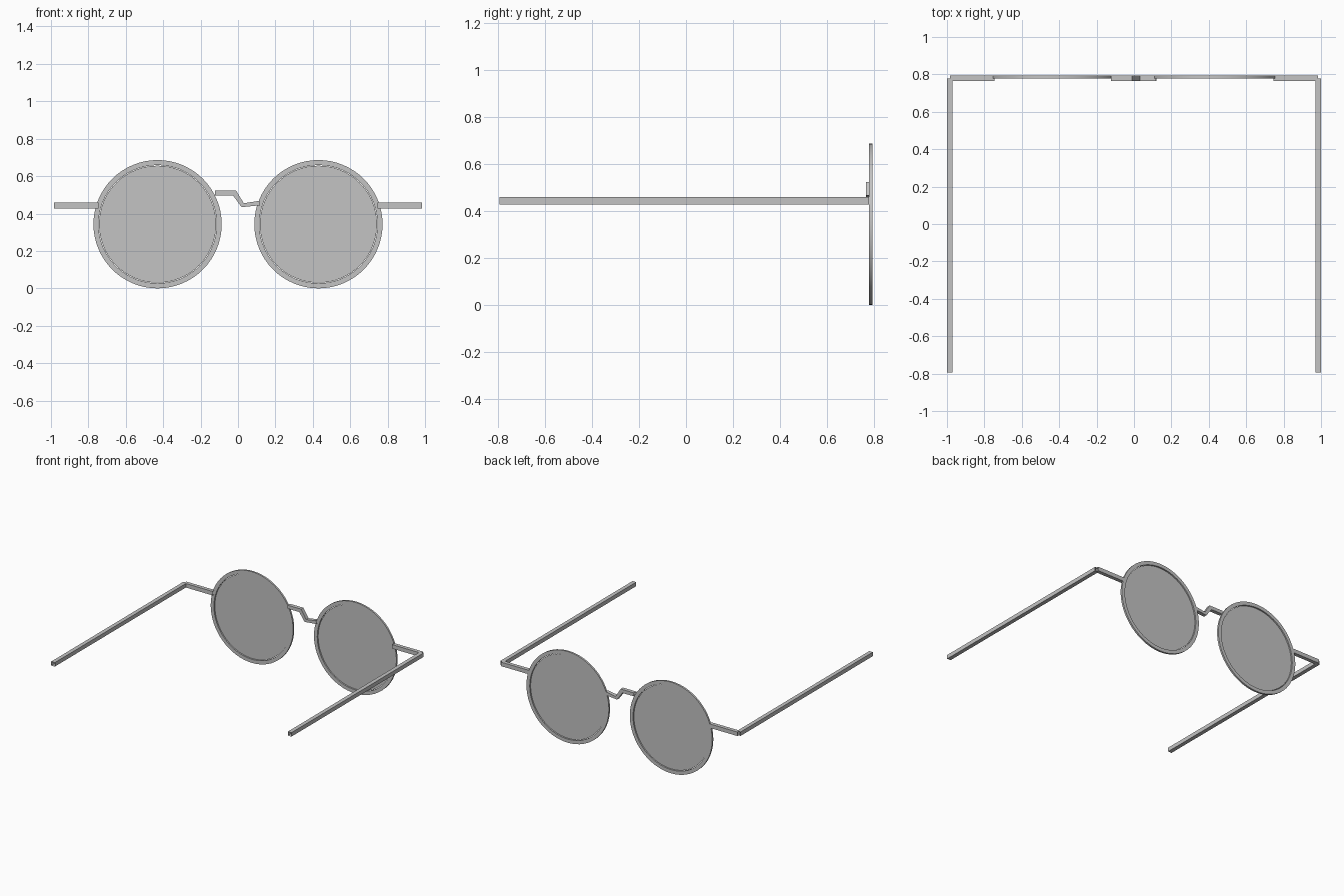
import bpy, bmesh, math
from mathutils import Vector

if "Cube" in bpy.data.objects:
    bpy.data.objects.remove(bpy.data.objects["Cube"])

grey = bpy.data.materials.new("light grey")
grey.diffuse_color = (0.55, 0.55, 0.55, 1)
grey.use_nodes = True
grey.node_tree.nodes["Principled BSDF"].inputs["Base Color"].default_value = grey.diffuse_color

LENS_X, LENS_Z = 0.43, 0.343      # lens centre
R_OUT, R_IN = 0.343, 0.316        # rim radii
R_LENS = 0.313                    # lens sits in the rim with a hairline gap
BACK, FRONT = 0.793, 0.779        # rim depth
HALF = 0.015                      # half width of the square wire
SEGMENTS = 64


def finish(name, bm):
    bmesh.ops.recalc_face_normals(bm, faces=bm.faces)
    mesh = bpy.data.meshes.new(name)
    bm.to_mesh(mesh)
    bm.free()
    mesh.materials.append(grey)
    obj = bpy.data.objects.new(name, mesh)
    bpy.context.collection.objects.link(obj)
    return obj


def tube(name, sections):
    """Open-ended square tube through a list of four-point sections."""
    bm = bmesh.new()
    rings = [[bm.verts.new(p) for p in s] for s in sections]
    for a, b in zip(rings, rings[1:]):
        for i in range(4):
            j = (i + 1) % 4
            bm.faces.new((a[i], a[j], b[j], b[i]))
    return finish(name, bm)


def front_section(x_top, z_top, x_low, z_low):
    y0, y1 = BACK - 2 * HALF + 0.002, BACK
    return [(x_top, y0, z_top), (x_top, y1, z_top),
            (x_low, y1, z_low), (x_low, y0, z_low)]


def rim(name, cx):
    bm = bmesh.new()
    profile = [(R_OUT, FRONT), (R_OUT, BACK), (R_IN, BACK), (R_IN, FRONT)]
    rings = []
    for k in range(SEGMENTS):
        a = 2 * math.pi * k / SEGMENTS
        rings.append([bm.verts.new((cx + r * math.cos(a), y, LENS_Z + r * math.sin(a)))
                      for r, y in profile])
    for k in range(SEGMENTS):
        a, b = rings[k], rings[(k + 1) % SEGMENTS]
        for i in range(4):
            j = (i + 1) % 4
            bm.faces.new((a[i], a[j], b[j], b[i]))
    obj = finish(name, bm)
    bpy.ops.object.select_all(action='DESELECT')
    obj.select_set(True)
    bpy.context.view_layer.objects.active = obj
    bpy.ops.object.shade_smooth_by_angle(angle=math.radians(30))


def lens(name, cx):
    bm = bmesh.new()
    y = (FRONT + BACK) / 2
    bm.faces.new([bm.verts.new((cx + R_LENS * math.cos(a), y, LENS_Z + R_LENS * math.sin(a)))
                  for a in (2 * math.pi * k / SEGMENTS for k in range(SEGMENTS))])
    finish(name, bm)


ARM_X, ARM_Z = 0.985, 0.443
for side, s in (("left", -1), ("right", 1)):
    rim(side + "_rim", s * LENS_X)
    lens(side + "_lens", s * LENS_X)
    # short bar from rim to hinge corner
    tube(side + "_end_bar", [front_section(s * x, ARM_Z + HALF, s * x, ARM_Z - HALF)
                             for x in (0.747, 0.985)])
    # straight temple arm
    corners = [(-HALF, -HALF), (HALF, -HALF), (HALF, HALF), (-HALF, HALF)]
    tube(side + "_arm", [[Vector((s * ARM_X + dx, y, ARM_Z + dz)) for dx, dz in corners]
                         for y in (-0.793, 0.779)])

# kinked nose bridge: upper edge x, z then lower edge x, z
tube("bridge", [front_section(*p) for p in (
    (-0.123, 0.522, -0.123, 0.496),
    (-0.010, 0.522, -0.026, 0.496),
    (0.031, 0.455, 0.019, 0.434),
    (0.115, 0.468, 0.119, 0.444))])
